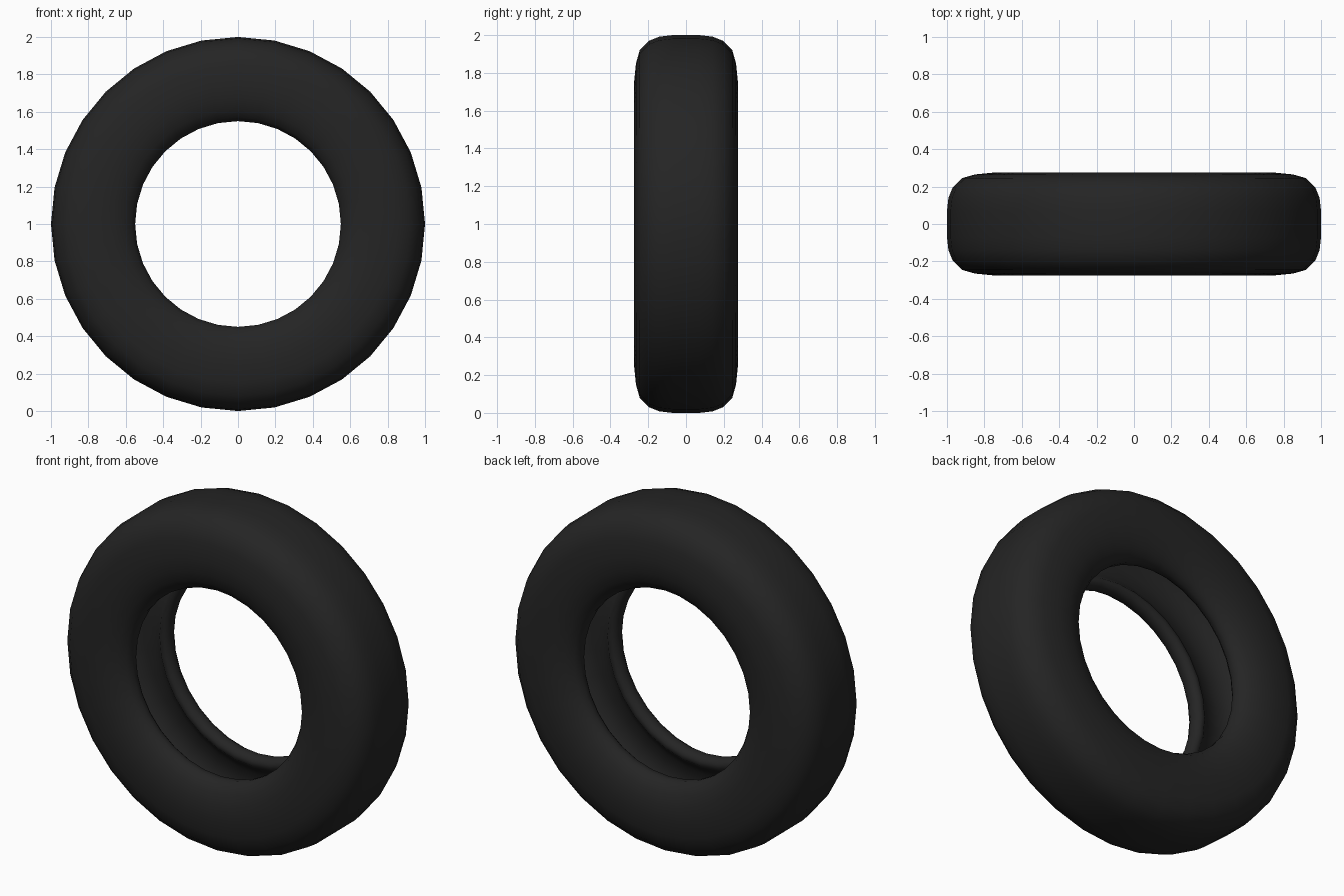
import bpy, bmesh, math

if "Cube" in bpy.data.objects:
    bpy.data.objects.remove(bpy.data.objects["Cube"])

SEGMENTS = 32
CENTRE_Z = 1.0

# Black rubber
rubber = bpy.data.materials.new("black_rubber")
rubber.diffuse_color = (0.018, 0.018, 0.018, 1.0)
rubber.use_nodes = True
rubber.node_tree.nodes["Principled BSDF"].inputs["Base Color"].default_value = rubber.diffuse_color

# Half cross-section (radius, y): tread centre, shoulder, sidewall,
# bead lip, then back up along the hollow inside
half = [
    (1.0, 0.07), (0.992, 0.14), (0.97, 0.195), (0.92, 0.245), (0.85, 0.265),
    (0.75, 0.275), (0.67, 0.268), (0.61, 0.248), (0.57, 0.222), (0.55, 0.19),
    (0.552, 0.155), (0.572, 0.13), (0.60, 0.13), (0.63, 0.16), (0.68, 0.195),
    (0.77, 0.215), (0.86, 0.20), (0.91, 0.15), (0.93, 0.06),
]
profile = half + [(r, -y) for r, y in reversed(half)]

# Tire: revolve the closed section around the y axis
bm = bmesh.new()
rings = []
for i in range(SEGMENTS):
    a = 2 * math.pi * i / SEGMENTS
    rings.append([bm.verts.new((r * math.cos(a), y, CENTRE_Z + r * math.sin(a)))
                  for r, y in profile])
n = len(profile)
for i in range(SEGMENTS):
    p, q = rings[i], rings[(i + 1) % SEGMENTS]
    for j in range(n):
        k = (j + 1) % n
        bm.faces.new((p[j], p[k], q[k], q[j]))
bmesh.ops.recalc_face_normals(bm, faces=bm.faces[:])
for f in bm.faces:
    f.smooth = True

mesh = bpy.data.meshes.new("tire")
bm.to_mesh(mesh)
bm.free()
mesh.materials.append(rubber)
tire = bpy.data.objects.new("tire", mesh)
bpy.context.collection.objects.link(tire)
